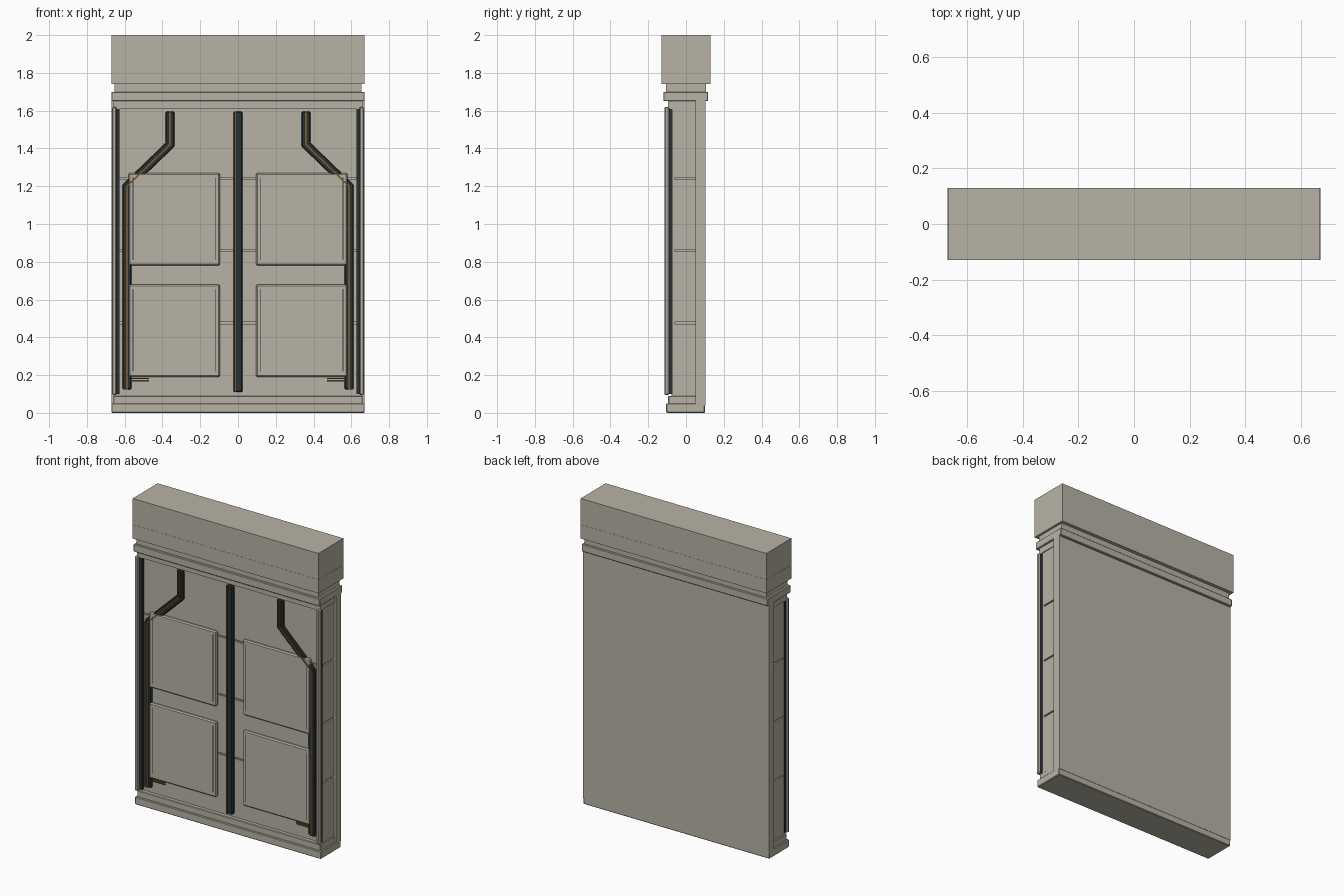
import bpy
import bmesh
from mathutils import Vector

cube = bpy.data.objects.get("Cube")
if cube:
    bpy.data.objects.remove(cube, do_unlink=True)


def material(name, rgb):
    m = bpy.data.materials.new(name)
    m.use_nodes = True
    m.diffuse_color = (*rgb, 1)
    m.node_tree.nodes["Principled BSDF"].inputs["Base Color"].default_value = (*rgb, 1)
    return m


STONE = material("warm grey stone", (0.48, 0.45, 0.38))
DARK = material("dark metal", (0.022, 0.03, 0.034))
BRONZE = material("bronze trim", (0.19, 0.095, 0.025))


def finish(name, bm, mat, bevel=0):
    bmesh.ops.recalc_face_normals(bm, faces=bm.faces)
    mesh = bpy.data.meshes.new(name)
    bm.to_mesh(mesh)
    bm.free()
    mesh.materials.append(mat)
    ob = bpy.data.objects.new(name, mesh)
    bpy.context.collection.objects.link(ob)
    if bevel:
        mod = ob.modifiers.new("bevel", "BEVEL")
        mod.width = bevel
        mod.segments = 1
    return ob


def box(name, x, y, z, mat=STONE, bevel=0):
    """Box from (min, max) ranges on each axis."""
    bm = bmesh.new()
    bmesh.ops.create_cube(bm, size=1)
    for v in bm.verts:
        v.co = Vector([(r[0] + r[1]) / 2 + c * (r[1] - r[0]) for r, c in zip((x, y, z), v.co)])
    return finish(name, bm, mat, bevel)


def slab(name, half, y, z, mat=STONE, bevel=0):
    return box(name, (-half, half), y, z, mat, bevel)


def ribbon(name, path, width, y, mat, bevel=0):
    """Mitred strip along an x-z path, extruded in y."""
    pts = [Vector(p) for p in path]
    left, right = [], []
    for i, p in enumerate(pts):
        dirs = [(b - a).normalized() for a, b in zip(pts[max(i - 1, 0):i + 1], pts[max(i, 1):i + 2])]
        if i == 0:
            dirs = [(pts[1] - p).normalized()]
        normals = [Vector((-d.y, d.x)) for d in dirs]
        n = sum(normals, Vector((0, 0))).normalized()
        off = n * (width / 2 / n.dot(normals[0]))
        left.append(p + off)
        right.append(p - off)
    bm = bmesh.new()
    rings = [[bm.verts.new((q.x, yy, q.y)) for q, yy in
              ((a, y[0]), (b, y[0]), (b, y[1]), (a, y[1]))] for a, b in zip(left, right)]
    for r, s in zip(rings, rings[1:]):
        for k in range(4):
            j = (k + 1) % 4
            bm.faces.new((r[k], r[j], s[j], s[k]))
    bm.faces.new(rings[0])
    bm.faces.new(rings[-1])
    return finish(name, bm, mat, bevel)


# Base and rear slab
slab("plinth", 0.67, (-0.105, 0.10), (0, 0.05), bevel=0.004)
slab("plinth_step", 0.66, (-0.095, 0.06), (0.045, 0.09), bevel=0.004)
slab("back_slab", 0.67, (0.05, 0.102), (0.04, 1.66))

# Wall courses with recessed joints
slab("wall_core", 0.645, (-0.06, 0.06), (0.05, 1.66))
joints = [0.085, 0.475, 0.86, 1.24, 1.655]
for i, (low, high) in enumerate(zip(joints, joints[1:])):
    slab(f"wall_course_{i + 1}", 0.655, (-0.07, 0.055), (low + 0.005, high - 0.005))

# Lintel and cornice
slab("lintel", 0.66, (-0.095, 0.06), (1.61, 1.66))
slab("cornice_band", 0.67, (-0.12, 0.117), (1.65, 1.70), bevel=0.004)
slab("cornice_neck", 0.655, (-0.107, 0.107), (1.69, 1.75))
slab("cornice_lower", 0.67, (-0.13, 0.13), (1.74, 1.83))
slab("cornice_top", 0.669, (-0.129, 0.129), (1.83, 2.0))

# Central bar
ribbon("center_bar", [(0, 0.11), (0, 1.595)], 0.048, (-0.092, -0.06), DARK, 0.006)
ribbon("center_bar_trim", [(-0.015, 0.11), (-0.015, 1.595)], 0.007, (-0.095, -0.08), BRONZE)

for s, side in ((1, "left"), (-1, "right")):
    def span(a, b):
        return tuple(sorted((s * a, s * b)))

    # Corner column with dark core
    box(f"{side}_column", span(0.642, 0.667), (-0.115, -0.088), (0.095, 1.62), bevel=0.006)
    box(f"{side}_column_core", span(0.628, 0.66), (-0.092, -0.072), (0.10, 1.61), DARK)
    box(f"{side}_column_backing", span(0.635, 0.655), (-0.076, -0.06), (0.09, 1.62))

    # Bent conduit with raised bronze line
    path = [(s * 0.36, 1.595), (s * 0.36, 1.42), (s * 0.588, 1.20), (s * 0.588, 0.125)]
    ribbon(f"{side}_conduit", path, 0.046, (-0.085, -0.06), DARK, 0.005)
    ribbon(f"{side}_conduit_trim", path, 0.009, (-0.092, -0.075), BRONZE)
    box(f"{side}_conduit_outer", span(0.588, 0.61), (-0.09, -0.065), (0.125, 1.2), DARK)

    # Raised square panels with fine side grooves
    for level, z in (("lower", (0.19, 0.68)), ("upper", (0.78, 1.27))):
        box(f"{side}_{level}_panel", span(0.095, 0.58), (-0.088, -0.065), z, bevel=0.007)
        for edge, x in (("inner", 0.118), ("outer", 0.556)):
            box(f"{side}_{level}_panel_{edge}_groove", span(x - 0.002, x + 0.002),
                (-0.0885, -0.085), (z[0] + 0.03, z[1] - 0.025), DARK)

    # Small twin bronze bars
    for i, z in enumerate((0.170, 0.183)):
        box(f"{side}_small_bar_{i + 1}", span(0.472, 0.56), (-0.08, -0.065), (z - 0.003, z + 0.003), BRONZE)
